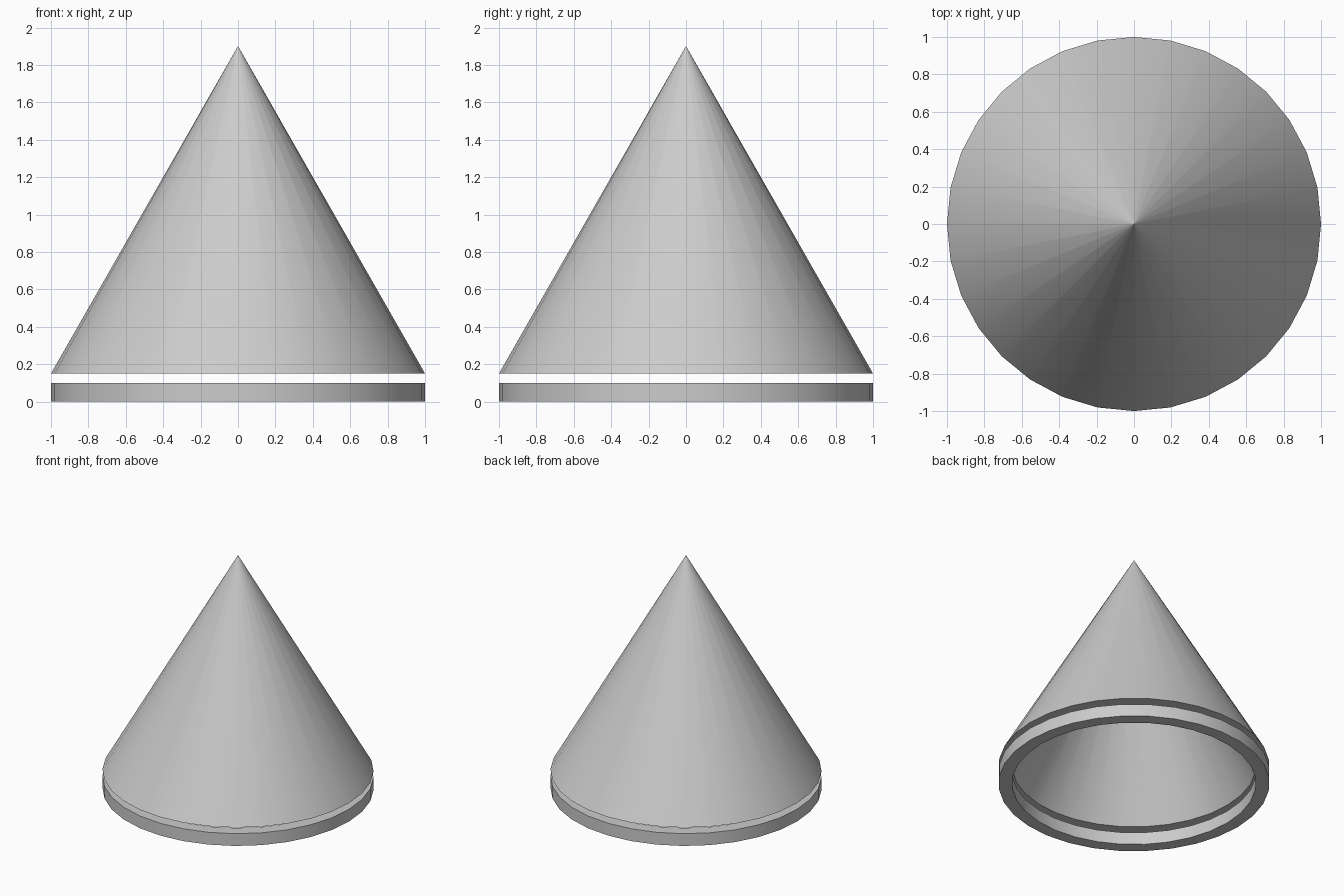
import bpy
import bmesh
from math import cos, sin, pi, radians

SIDES = 32
OUTER, INNER = 1.0, 0.9
TIP = 0.001  # tiny tip radius keeps the smooth shading clean up to the point

cube = bpy.data.objects.get("Cube")
if cube:
    bpy.data.objects.remove(cube, do_unlink=True)

grey = bpy.data.materials.new("light_grey")
grey.use_nodes = True
colour = (0.6, 0.6, 0.6, 1.0)
grey.diffuse_color = colour
grey.node_tree.nodes["Principled BSDF"].inputs["Base Color"].default_value = colour


def lathe(name, profile, closed):
    """Revolve (radius, z) points about z; open profiles get capped ends."""
    bm = bmesh.new()
    rings = []
    for r, z in profile:
        angles = [2 * pi * i / SIDES for i in range(SIDES)]
        rings.append([bm.verts.new((r * cos(a), r * sin(a), z)) for a in angles])
    pairs = list(zip(rings, rings[1:]))
    if closed:
        pairs.append((rings[-1], rings[0]))
    else:
        bm.faces.new(rings[0])
        bm.faces.new(rings[-1])
    for low, high in pairs:
        for i in range(SIDES):
            j = (i + 1) % SIDES
            bm.faces.new((low[i], low[j], high[j], high[i]))
    bmesh.ops.recalc_face_normals(bm, faces=bm.faces)
    mesh = bpy.data.meshes.new(name)
    bm.to_mesh(mesh)
    bm.free()
    mesh.materials.append(grey)
    obj = bpy.data.objects.new(name, mesh)
    bpy.context.collection.objects.link(obj)
    bpy.ops.object.select_all(action="DESELECT")
    obj.select_set(True)
    bpy.context.view_layer.objects.active = obj
    bpy.ops.object.shade_smooth_by_angle(angle=radians(30))
    return obj


# Flat band floating just below the cone
lathe("base_ring", [(OUTER, 0), (OUTER, 0.1), (INNER, 0.1), (INNER, 0)], True)

# Hollow cone: outer skin, flat rim, inner skin
lathe("hollow_cone", [(TIP, 1.9), (OUTER, 0.15), (INNER, 0.15), (TIP, 1.725)], False)
